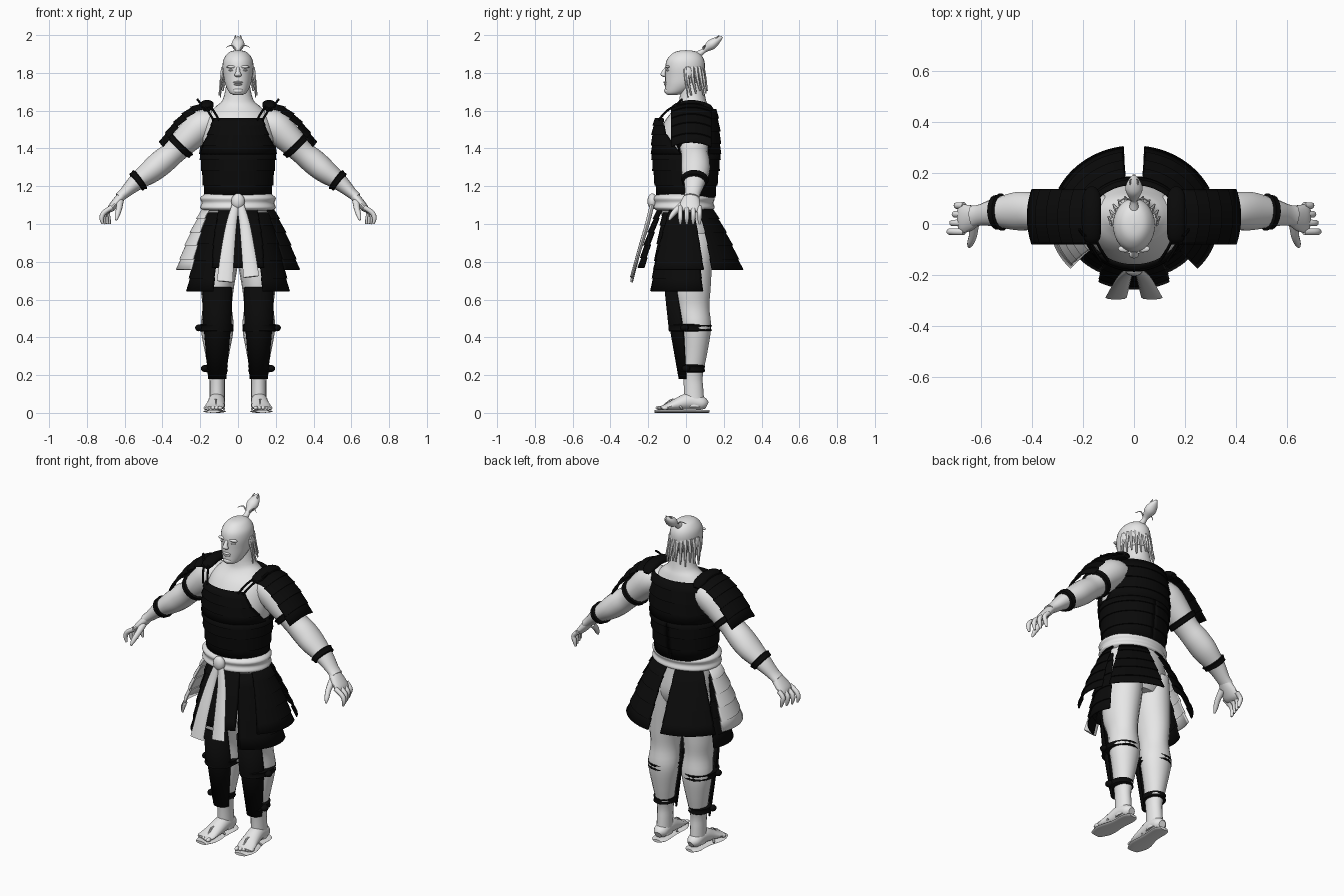
import bpy, bmesh, math
from mathutils import Vector

if "Cube" in bpy.data.objects:
    bpy.data.objects.remove(bpy.data.objects["Cube"])


def material(name, value):
    mat = bpy.data.materials.new(name)
    mat.use_nodes = True
    colour = (value, value, value, 1)
    mat.diffuse_color = colour
    mat.node_tree.nodes["Principled BSDF"].inputs["Base Color"].default_value = colour
    return mat


PALE = material("pale grey", .8)
BLACK = material("black", .003)
UP, BACK = Vector((0, 0, 1)), Vector((0, 1, 0))
parts = []


def finish(name, bm, mat, mirror):
    bmesh.ops.recalc_face_normals(bm, faces=bm.faces)
    mesh = bpy.data.meshes.new(name)
    bm.to_mesh(mesh)
    bm.free()
    mesh.materials.append(mat)
    obj = bpy.data.objects.new(name, mesh)
    bpy.context.collection.objects.link(obj)
    parts.append(obj)
    if mirror:
        obj.modifiers.new("Mirror", 'MIRROR').use_mirror_merge = False
    return obj


def sample(rows, t):
    """Smooth interpolation through a list of equal-length rows."""
    place = t * (len(rows) - 1)
    i = max(0, min(int(place), len(rows) - 2))
    u = place - i
    last = len(rows) - 1
    near = rows[max(i - 1, 0)], rows[i], rows[i + 1], rows[min(i + 2, last)]
    return [q + .5 * u * (r - p + u * (2*p - 5*q + 4*r - s + u * (3*q - p - 3*r + s)))
            for p, q, r, s in zip(*near)]


def tube(name, rows, mat=PALE, mirror=False, axis=None, side=BACK, sides=18, fine=4):
    """Loft ellipses along rows of x, y, z, width radius, side radius."""
    steps = (len(rows) - 1) * fine
    rings = [sample(rows, k / steps) for k in range(steps + 1)]
    centres = [Vector(r[:3]) for r in rings]
    bm = bmesh.new()
    loops = []
    for k, ring in enumerate(rings):
        along = axis or (centres[min(k + 1, steps)] - centres[max(k - 1, 0)]).normalized()
        v = (side - along * side.dot(along)).normalized()
        u = along.cross(v)
        turn = [math.tau * j / sides for j in range(sides)]
        loops.append([bm.verts.new(centres[k] + u * ring[3] * math.cos(a)
                                   + v * ring[4] * math.sin(a)) for a in turn])
    for low, high in zip(loops, loops[1:]):
        for j in range(sides):
            n = (j + 1) % sides
            bm.faces.new((low[j], low[n], high[n], high[j]))
    bm.faces.new(loops[0])
    bm.faces.new(loops[-1])
    return finish(name, bm, mat, mirror)


def strand(name, points, radius, mat=PALE, mirror=False):
    """Thin cord, tapering for hair."""
    tip = .3 if mat is PALE else 1
    count = len(points) - 1
    rows = [(*p, *[radius * (1 - (1 - tip) * i / count)] * 2) for i, p in enumerate(points)]
    return tube(name, rows, mat, mirror, sides=6, side=Vector((1, .1, .1)))


def ball(name, centre, size, mat=PALE, mirror=False):
    bm = bmesh.new()
    bmesh.ops.create_uvsphere(bm, u_segments=16, v_segments=10, radius=1)
    bmesh.ops.scale(bm, vec=size, verts=bm.verts)
    bmesh.ops.translate(bm, vec=centre, verts=bm.verts)
    return finish(name, bm, mat, mirror)


def sheet(name, point, layers, mat, mirror, columns=20, lip=.007):
    """Overlapping lames: point(t, s, out) gives the surface."""
    levels = [lv for i in range(layers) for lv in ((i / layers, 0), ((i + 1) / layers, lip))]
    bm = bmesh.new()
    grid = [[bm.verts.new(point(t, 2 * j / columns - 1, out)) for j in range(columns + 1)]
            for t, out in levels]
    for a, b in zip(grid, grid[1:]):
        for j in range(columns):
            bm.faces.new((a[j], a[j + 1], b[j + 1], b[j]))
    obj = finish(name, bm, mat, mirror)
    obj.modifiers.new("Thickness", 'SOLIDIFY').thickness = .008
    return obj


def plate(name, rows, layers=5, mat=BLACK, mirror=False, columns=20):
    """Curved plate from rows of x, y, z, radii, middle angle, half angle."""
    def point(t, s, out):
        x, y, z, rx, ry, mid, half = sample(rows, t)
        a = math.radians(mid + s * half)
        return Vector((x + (rx + out) * math.cos(a), y + (ry + out) * math.sin(a), z))
    return sheet(name, point, layers, mat, mirror, columns)


# Body
tube("torso", [(0, .03, .84, .13, .09), (0, .03, .93, .17, .125), (0, 0, 1.1, .175, .14),
               (0, 0, 1.25, .165, .135), (0, 0, 1.4, .188, .16), (0, .01, 1.5, .185, .145),
               (0, .02, 1.57, .165, .115), (0, .035, 1.62, .12, .085),
               (0, .035, 1.66, .08, .07), (0, .03, 1.75, .06, .058)], axis=UP, sides=28)
arm = [(.1, .04, 1.54, .06, .07), (.19, .04, 1.52, .085, .09), (.27, .04, 1.45, .076, .085),
       (.34, .045, 1.38, .064, .072), (.4, .05, 1.33, .068, .075), (.46, .05, 1.28, .063, .075),
       (.54, .045, 1.22, .045, .056), (.6, .035, 1.165, .03, .042), (.63, .03, 1.14, .026, .042)]
tube("arms", arm, mirror=True)
tube("legs", [(.09, .03, .95, .09, .12), (.1, .02, .8, .1, .12), (.11, .02, .66, .088, .112),
              (.11, .035, .56, .078, .09), (.11, .052, .45, .087, .082), (.11, .048, .32, .065, .066),
              (.11, .037, .2, .043, .053), (.11, .04, .13, .04, .052), (.11, .045, .03, .042, .055)],
     mirror=True, axis=UP)

# Hands
tube("palms", [(.61, .032, 1.155, .025, .036), (.64, .025, 1.12, .024, .05),
               (.67, .02, 1.085, .02, .056), (.685, .018, 1.068, .01, .045)], mirror=True)
for i, finger in enumerate(("index", "middle", "ring", "little")):
    y, curl = .034 * i - .03, .012 * i
    tube(finger + "_fingers", [(.665, y, 1.09, .013, .014), (.71 - curl / 2, y, 1.06, .013, .013),
                               (.722 - curl, y, 1.03, .012, .012),
                               (.715 - curl, y, 1.0, .006, .006)], mirror=True, sides=10)
tube("thumbs", [(.625, 0, 1.12, .018, .02), (.63, -.045, 1.08, .016, .016),
                (.64, -.075, 1.045, .013, .013), (.645, -.09, 1.02, .005, .005)],
     mirror=True, side=Vector((1, 0, 0)), sides=10)

# Feet and sandals
tube("feet", [(.108, .11, .04, .02, .02), (.11, .085, .05, .04, .036), (.112, .02, .062, .044, .045),
              (.118, -.05, .045, .048, .032), (.126, -.1, .032, .052, .018),
              (.13, -.135, .025, .046, .01)], mirror=True, side=UP)
for i in range(5):
    ball(f"toes_{i}", (.094 + .019 * i, -.143 + .008 * i, .026), (.012, .018, .011), mirror=True)
tube("sandal_soles", [(.108, .122, .008, .025, .008), (.11, .09, .008, .046, .008),
                      (.114, 0, .008, .046, .008), (.125, -.1, .008, .06, .008),
                      (.13, -.165, .008, .035, .008)], mirror=True, side=UP)
for edge in (.072, .172):
    strand("sandal_straps", [(edge, -.02, .02), (.117, -.07, .072), (.117, -.13, .03)], .006, mirror=True)

# Head and face
tube("head", [(0, -.075, 1.683, .022, .022), (0, -.055, 1.695, .045, .055), (0, -.025, 1.735, .066, .085),
              (0, -.01, 1.78, .076, .1), (0, -.005, 1.83, .082, .105), (0, -.003, 1.87, .077, .098),
              (0, 0, 1.9, .058, .075), (0, 0, 1.915, .035, .045), (0, 0, 1.92, .003, .004)],
     axis=UP, sides=28)
tube("nose", [(0, -.103, 1.83, .008, .008), (0, -.118, 1.805, .012, .012), (0, -.12, 1.788, .019, .014),
              (0, -.11, 1.778, .01, .008)], axis=UP, sides=12)
ball("brows", (.034, -.097, 1.832), (.028, .014, .008), mirror=True)
ball("eyes", (.034, -.095, 1.814), (.015, .01, .006), mirror=True)
ball("upper_lip", (0, -.108, 1.75), (.026, .012, .006))
ball("lower_lip", (0, -.106, 1.739), (.021, .012, .006))
ball("chin", (0, -.096, 1.705), (.028, .02, .016))
ball("ears", (.082, .01, 1.8), (.01, .022, .034), mirror=True)

# Hair
for i in range(6):
    a = math.radians(5 + 16 * i)
    c, s = math.cos(a), math.sin(a)
    drop = 1.68 + .012 * (i % 3)
    strand(f"hair_locks_{i}", [(.076 * c, .085 * s, 1.83), (.088 * c, .1 * s, 1.77),
                               (.1 * c, .02 + .092 * s, drop)], .014, mirror=True)
strand("side_locks", [(.078, -.005, 1.82), (.09, .0, 1.75), (.092, .01, 1.67)], .009, mirror=True)
tube("topknot", [(0, .06, 1.895, .02, .02), (0, .09, 1.915, .014, .014), (0, .105, 1.928, .02, .018),
                 (0, .135, 1.95, .034, .028), (0, .165, 1.972, .026, .02),
                 (0, .192, 1.99, .005, .005)], sides=14)
strand("topknot_wisps", [(.005, .09, 1.92), (.035, .1, 1.945), (.062, .085, 1.935)], .005, mirror=True)
strand("topknot_tips", [(.01, .13, 1.955), (.016, .16, 1.985), (.012, .175, 1.998)], .007, mirror=True)

# Chest armour
plate("waist_armour", [(0, 0, 1.38, .2, .18, -90, 180), (0, 0, 1.28, .19, .172, -90, 180),
                       (0, 0, 1.14, .172, .15, -90, 180)], 4, columns=48)
plate("breastplate", [(0, 0, 1.56, .195, .165, -90, 42), (0, 0, 1.47, .2, .178, -90, 54),
                      (0, 0, 1.37, .2, .18, -90, 82)], 4)
plate("backplate", [(0, .01, 1.61, .185, .15, 90, 58), (0, .005, 1.49, .2, .172, 90, 68),
                    (0, 0, 1.37, .2, .18, 90, 88)], 4)
tube("shoulder_rolls", [(.165, -.07, 1.6, .018, .01), (.165, -.05, 1.62, .034, .02),
                        (.165, .03, 1.635, .036, .022), (.165, .11, 1.62, .034, .02),
                        (.165, .14, 1.6, .018, .01)], BLACK, True, side=UP)
for x in (.1, .13):
    strand("shoulder_cords", [(x, -.145, 1.55), (x + .03, -.1, 1.6), (x + .06, -.04, 1.635)],
           .006, BLACK, True)
strand("pad_ties", [(.17, -.06, 1.6), (.2, -.04, 1.64), (.215, -.02, 1.66)], .006, BLACK, True)


# Shoulder pads
def pad_point(t, s, out):
    x, z = sample([(.165, 1.645), (.25, 1.615), (.34, 1.535), (.415, 1.43)], t)
    lift = out - .03 * s * s
    return Vector((x + lift * .6, .028 + .108 * s, z + lift * .8))


sheet("shoulder_pads", pad_point, 6, BLACK, True)

# Arm bands follow the arm
for name, place in (("upper_arm_bands", 2.5), ("wrist_bands", 5.85)):
    rows = []
    for shift, grow in ((-.17, .002), (-.13, .012), (0, .009), (.13, .012), (.17, .002)):
        x, y, z, a, b = sample(arm, (place + shift) / 8)
        rows.append((x, y, z, a + grow, b + grow))
    tube(name, rows, BLACK, True, fine=1)

# Shin guards and their ties
plate("shin_guards", [(.11, -.03, .665, .08, .085, -90, 75), (.11, -.025, .57, .078, .088, -90, 85),
                      (.11, -.005, .43, .07, .078, -90, 85), (.11, .005, .3, .058, .062, -90, 85),
                      (.11, .01, .18, .042, .042, -90, 80)], 2, mirror=True)
for name, z, y, rx, ry in (("calf_ties", .45, .022, .092, .115), ("ankle_ties", .235, .03, .062, .072)):
    tube(name, [(.115, y, z + d, rx + g, ry + g) for d, g in
                ((-.02, -.01), (-.014, 0), (0, -.005), (.014, 0), (.02, -.01))],
         BLACK, True, axis=UP, fine=1, sides=24)
    ball(name + "_knot", (.115 + rx, y - .03, z), (.02, .022, .018), BLACK, True)

# Skirt of hanging plates
plate("thigh_guards", [(0, 0, 1.06, .17, .14, -25, 36), (0, 0, .85, .225, .18, -20, 41),
                       (0, 0, .645, .268, .21, -18, 43)], 5, mirror=True)
plate("rear_guards", [(0, 0, 1.08, .185, .145, 55, 26), (0, 0, .92, .26, .23, 55, 27),
                      (0, 0, .76, .325, .3, 55, 28)], mirror=True)
front = [(0, 0, 1.08, .19, .15, -90, 32), (0, 0, .92, .25, .21, -90, 31), (0, 0, .77, .29, .25, -90, 28)]
plate("front_guard", front)
hip = [(0, 0, 1.08, .19, .15, -10, 26), (0, 0, .92, .265, .21, -10, 29), (0, 0, .76, .322, .26, -10, 31)]
plate("left_hip_guard", hip)
plate("right_hip_guard", [(*row[:5], 180 - row[5], row[6]) for row in hip], mat=PALE)

# Sash
tube("sash", [(0, -.01, 1.07, .18, .14), (0, -.01, 1.085, .2, .162), (0, -.01, 1.112, .192, .155),
              (0, -.01, 1.138, .2, .162), (0, -.01, 1.16, .175, .14)], axis=UP, sides=36)
ball("sash_knot", (0, -.178, 1.12), (.036, .026, .042))
for name, s, low in (("left_sash_tail", 1, .72), ("right_sash_tail", -1, .695)):
    tube(name, [(.008 * s, -.175, 1.12, .018, .012), (.035 * s, -.205, 1.0, .028, .012),
                (.055 * s, -.25, .85, .036, .01), (.07 * s, -.288, low, .042, .008)], sides=10)

# Smooth shading with sharp plate edges
bpy.ops.object.select_all(action='DESELECT')
for obj in parts:
    obj.select_set(True)
bpy.context.view_layer.objects.active = parts[0]
bpy.ops.object.shade_smooth_by_angle(angle=math.radians(40))
